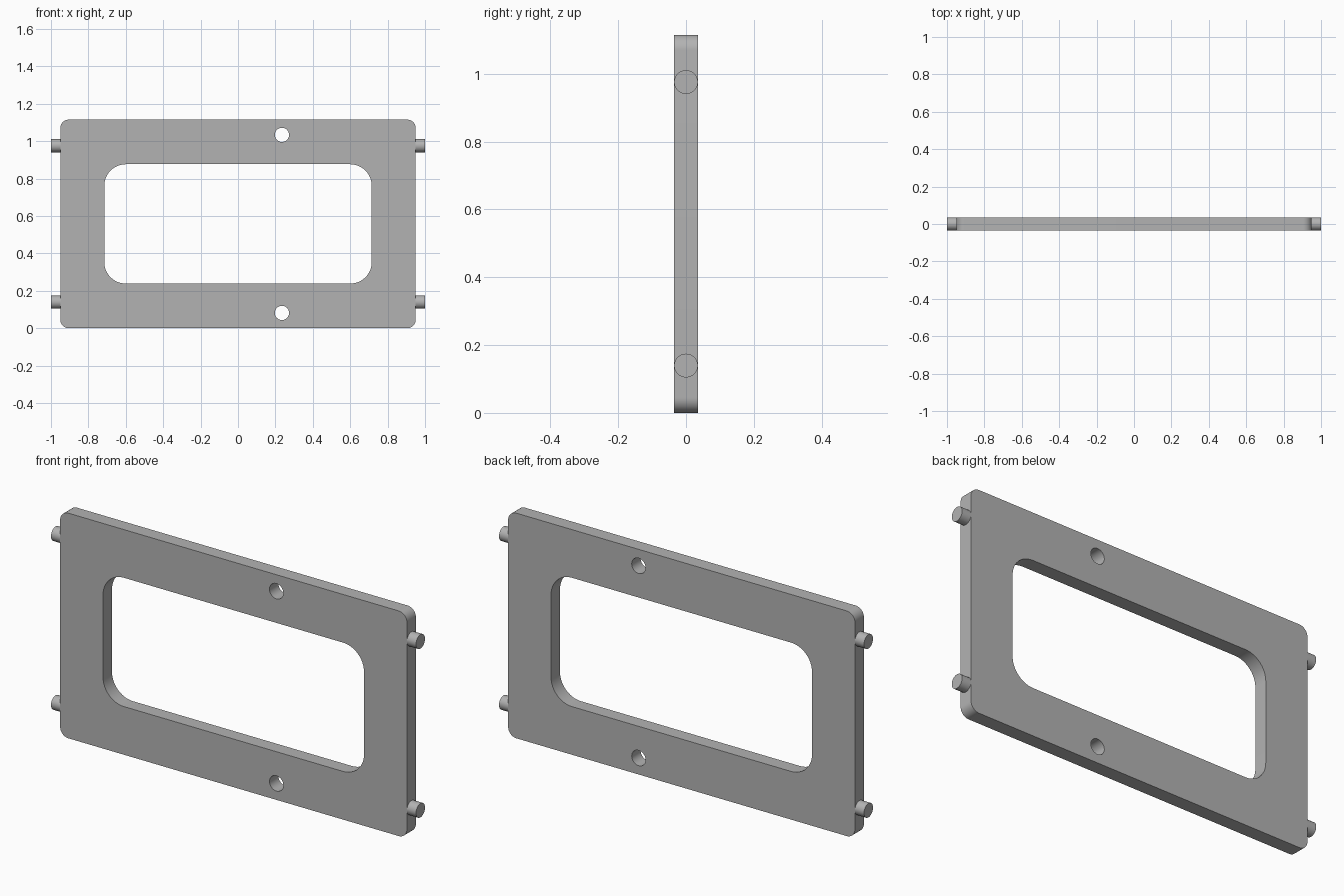
import bpy, bmesh, math
from mathutils import Matrix, Vector

cube = bpy.data.objects.get("Cube")
if cube:
    bpy.data.objects.remove(cube, do_unlink=True)

HEIGHT = 1.115
HALF_T = 0.035      # half plate thickness
MID = HEIGHT / 2

grey = bpy.data.materials.new("plain grey")
grey.use_nodes = True
grey.diffuse_color = (0.45, 0.45, 0.45, 1)
grey.node_tree.nodes["Principled BSDF"].inputs["Base Color"].default_value = grey.diffuse_color


def rounded_rect(half_w, half_h, r, steps=12):
    """Outline centred on the plate, as x, z points."""
    pts = []
    for i, (sx, sz) in enumerate([(1, 1), (-1, 1), (-1, -1), (1, -1)]):
        for k in range(steps + 1):
            a = math.pi / 2 * (i + k / steps)
            pts.append((sx * (half_w - r) + r * math.cos(a),
                        MID + sz * (half_h - r) + r * math.sin(a)))
    return pts


def circle(cx, cz, r, n=40):
    return [(cx + r * math.cos(math.tau * k / n), cz + r * math.sin(math.tau * k / n))
            for k in range(n)]


def finish(bm, name):
    bmesh.ops.recalc_face_normals(bm, faces=bm.faces[:])
    mesh = bpy.data.meshes.new(name)
    bm.to_mesh(mesh)
    bm.free()
    mesh.materials.append(grey)
    obj = bpy.data.objects.new(name, mesh)
    bpy.context.collection.objects.link(obj)
    bpy.ops.object.select_all(action='DESELECT')
    obj.select_set(True)
    bpy.context.view_layer.objects.active = obj
    bpy.ops.object.shade_smooth_by_angle(angle=math.radians(30))


# Frame plate: rounded outline with a window and two bolt holes
bm = bmesh.new()
edges = []
for loop in (rounded_rect(0.95, MID, 0.045),
             rounded_rect(0.715, 0.319, 0.115),
             circle(0.235, MID - 0.476, 0.038),
             circle(0.235, MID + 0.476, 0.038)):
    verts = [bm.verts.new((x, -HALF_T, z)) for x, z in loop]
    edges += [bm.edges.new((verts[i - 1], verts[i])) for i in range(len(verts))]
bmesh.ops.triangle_fill(bm, edges=edges, use_beauty=True, normal=Vector((0, -1, 0)))
extruded = bmesh.ops.extrude_face_region(bm, geom=bm.faces[:], use_keep_orig=True)
bmesh.ops.translate(bm, vec=(0, 2 * HALF_T, 0),
                    verts=[g for g in extruded["geom"] if isinstance(g, bmesh.types.BMVert)])
finish(bm, "frame_plate")

# Side pegs, sunk a little into the plate edges
for side, sx in (("left", 1), ("right", -1)):
    for level, sz in (("upper", 1), ("lower", -1)):
        bm = bmesh.new()
        place = Matrix.Translation((sx * 0.97, 0, MID + sz * 0.418)) @ Matrix.Rotation(math.pi / 2, 4, 'Y')
        bmesh.ops.create_cone(bm, cap_ends=True, segments=40, radius1=HALF_T, radius2=HALF_T,
                              depth=0.06, matrix=place)
        finish(bm, f"{side}_{level}_peg")
